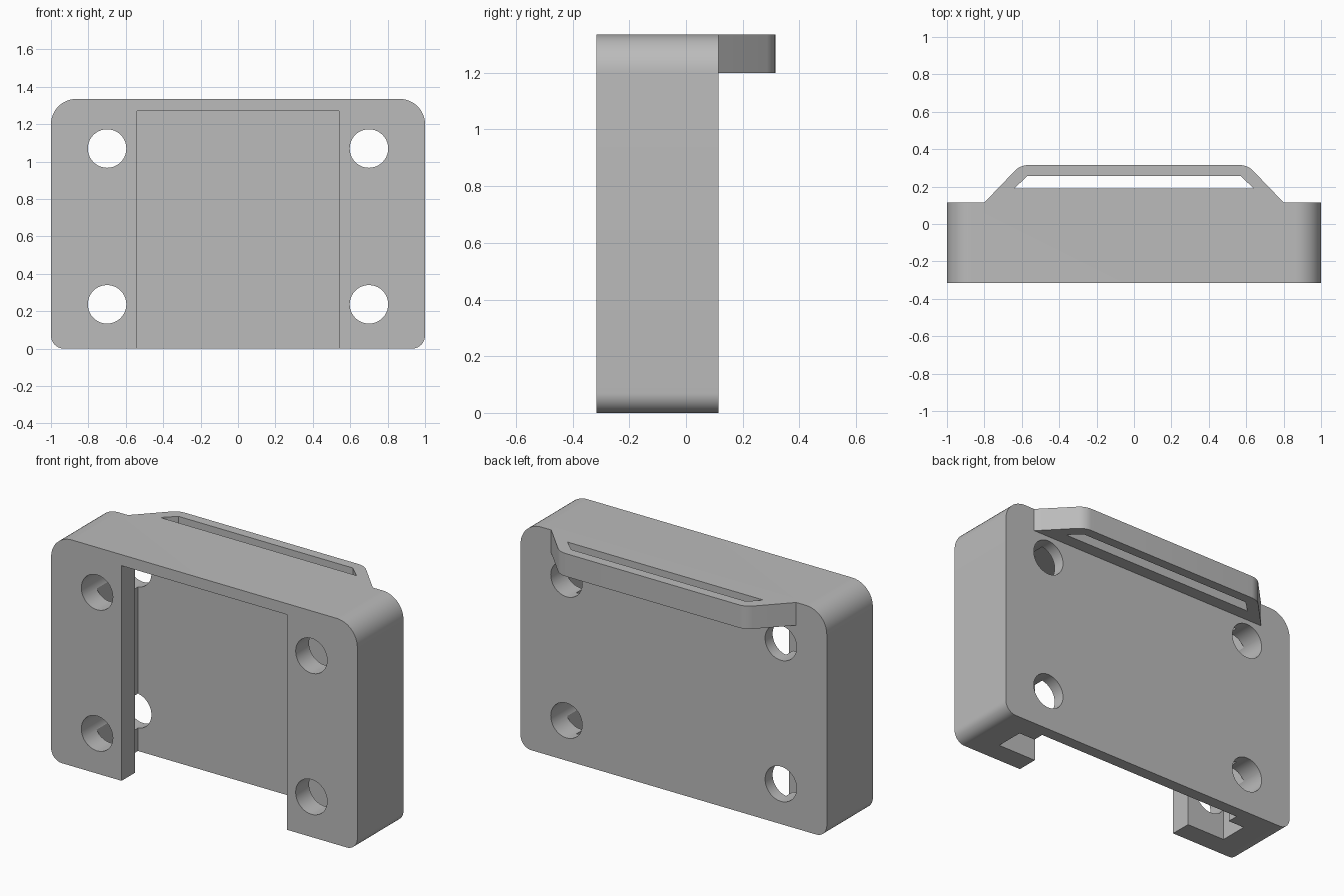
import bpy, bmesh, math
from math import cos, sin, radians

if "Cube" in bpy.data.objects:
    bpy.data.objects.remove(bpy.data.objects["Cube"], do_unlink=True)

grey = bpy.data.materials.new("plain grey")
grey.use_nodes = True
colour = (0.5, 0.5, 0.5, 1)
grey.diffuse_color = colour
grey.node_tree.nodes["Principled BSDF"].inputs["Base Color"].default_value = colour

FRONT, BACK, TOP = -0.315, 0.115, 1.335


def prism(name, outline, axis, low, high):
    """Extrude an outline along z (points are x, y) or along y (points are x, z)."""
    bm = bmesh.new()
    place = (lambda p, d: (p[0], p[1], d)) if axis == "z" else (lambda p, d: (p[0], d, p[1]))
    face = bm.faces.new([bm.verts.new(place(p, low)) for p in outline])
    moved = bmesh.ops.extrude_face_region(bm, geom=[face])["geom"]
    shift = (0, 0, high - low) if axis == "z" else (0, high - low, 0)
    bmesh.ops.translate(bm, vec=shift, verts=[v for v in moved if isinstance(v, bmesh.types.BMVert)])
    bmesh.ops.recalc_face_normals(bm, faces=bm.faces)
    mesh = bpy.data.meshes.new(name)
    bm.to_mesh(mesh)
    bm.free()
    mesh.materials.append(grey)
    obj = bpy.data.objects.new(name, mesh)
    bpy.context.collection.objects.link(obj)
    return obj


def arc(cx, cy, r, start, end, steps=12):
    angles = [radians(start + (end - start) * i / steps) for i in range(steps + 1)]
    return [(cx + r * cos(a), cy + r * sin(a)) for a in angles]


def mirrored(half):
    """Close a right-hand outline with its mirror image."""
    return half + [(-x, y) for x, y in reversed(half)]


def combine(target, tool, operation):
    mod = target.modifiers.new(tool.name, "BOOLEAN")
    mod.operation, mod.solver, mod.object = operation, "EXACT", tool
    bpy.context.view_layer.objects.active = target
    bpy.ops.object.modifier_apply(modifier=mod.name)
    bpy.data.objects.remove(tool, do_unlink=True)


# Main body with rounded corners
low_r, top_r = 0.07, 0.135
side = arc(1 - low_r, low_r, low_r, -90, 0) + arc(1 - top_r, TOP - top_r, top_r, 0, 90)
body = prism("mounting_bracket", mirrored(side), "y", FRONT, BACK)

# Back strap loop along the top edge
strap = [(0.8, BACK - 0.03), (0.8, BACK)] + arc(0.565, 0.215, 0.1, 45, 90, 6)
combine(body, prism("strap_loop", mirrored(strap), "z", 1.2, TOP), "UNION")
slot = mirrored([(0.64, 0.19), (0.57, 0.257)])
combine(body, prism("strap_slot", slot, "z", 1.1, 1.5), "DIFFERENCE")

# Stepped channel, open at the front and the bottom
channel = mirrored([(0.54, FRONT - 0.1), (0.54, -0.19), (0.79, -0.19),
                    (0.79, -0.02), (0.685, -0.02), (0.685, 0.045)])
combine(body, prism("channel", channel, "z", -0.1, 1.27), "DIFFERENCE")

# Four screw holes
for x in (-0.7, 0.7):
    for z in (0.237, 1.07):
        circle = arc(x, z, 0.103, 0, 360, 40)[:-1]
        combine(body, prism("screw_hole", circle, "y", -0.5, 0.5), "DIFFERENCE")

# Smooth the rounded corners and keep the edges sharp
bpy.ops.object.select_all(action="DESELECT")
body.select_set(True)
bpy.context.view_layer.objects.active = body
bpy.ops.object.shade_smooth_by_angle(angle=radians(30))
